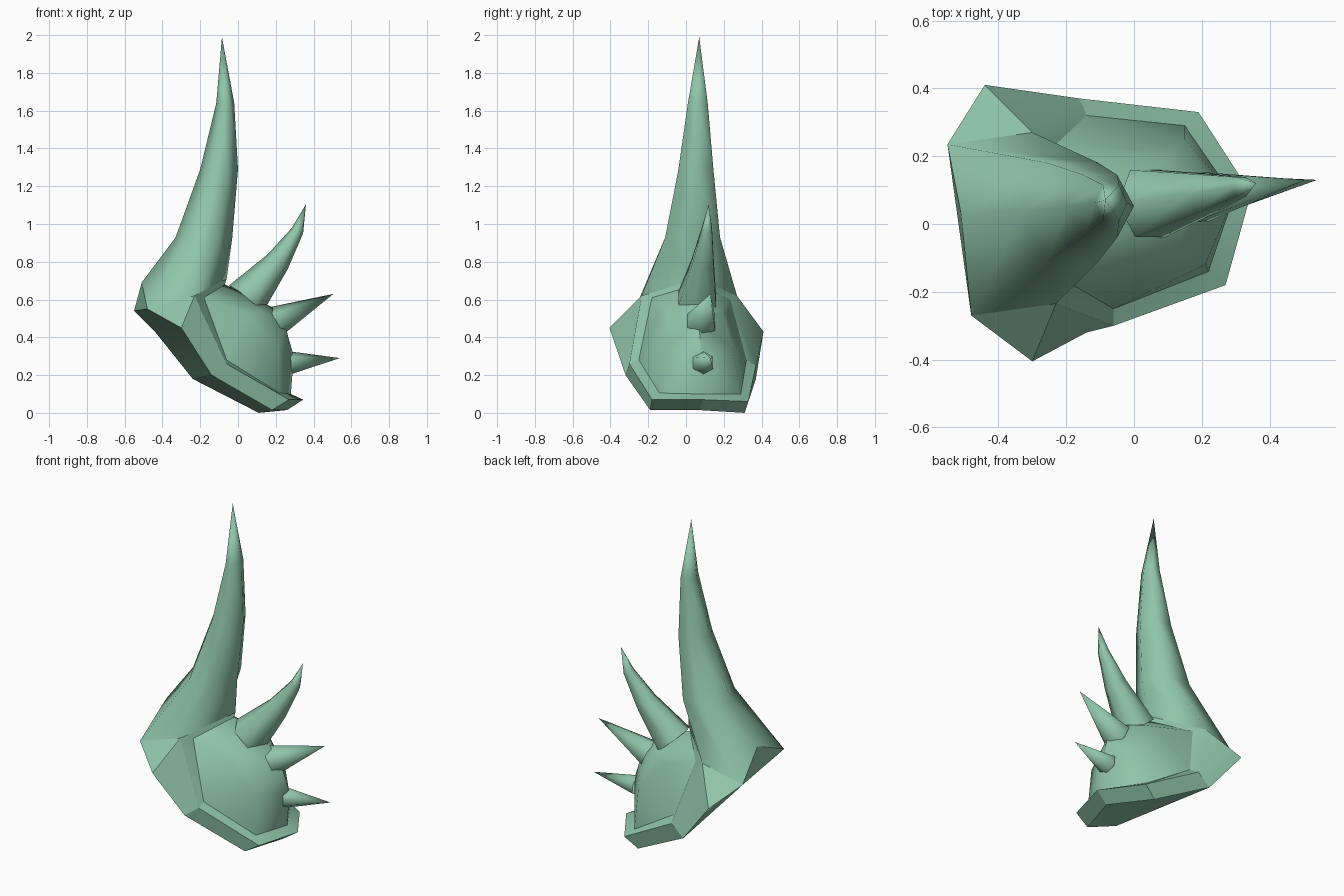
import bpy, bmesh, math
from mathutils import Vector

cube = bpy.data.objects.get("Cube")
if cube:
    bpy.data.objects.remove(cube)

# Single material
green = bpy.data.materials.new("sage_green")
green.use_nodes = True
colour = (0.28, 0.56, 0.40, 1)
green.diffuse_color = colour
green.node_tree.nodes["Principled BSDF"].inputs["Base Color"].default_value = colour


def finish(name, bm, angle):
    bmesh.ops.recalc_face_normals(bm, faces=bm.faces)
    mesh = bpy.data.meshes.new(name)
    bm.to_mesh(mesh)
    bm.free()
    mesh.materials.append(green)
    obj = bpy.data.objects.new(name, mesh)
    bpy.context.collection.objects.link(obj)
    bpy.ops.object.select_all(action='DESELECT')
    obj.select_set(True)
    bpy.context.view_layer.objects.active = obj
    bpy.ops.object.shade_smooth_by_angle(angle=math.radians(angle))
    return obj


def loft(name, rings, tip, angle):
    """Bridge rings of equal size and close them on a pointed tip."""
    bm = bmesh.new()
    loops = [[bm.verts.new(p) for p in ring] for ring in rings]
    n = len(loops[0])
    for a, b in zip(loops, loops[1:]):
        for i in range(n):
            j = (i + 1) % n
            bm.faces.new((a[i], a[j], b[j], b[i]))
    end = bm.verts.new(tip)
    for i in range(n):
        bm.faces.new((loops[-1][i], loops[-1][(i + 1) % n], end))
    return finish(name, bm, angle)


# Corners of the shoulder plate: rim, flared back and lower edge
P = {
    "top": (-0.06, 0.06, 0.71),
    "rim_f": (-0.23, -0.235, 0.62), "rim_b": (-0.30, 0.27, 0.62),
    "side_f": (-0.06, -0.30, 0.26), "side_b": (-0.16, 0.37, 0.25),
    "low_f": (0.27, -0.18, 0.07), "low_b": (0.19, 0.33, 0.06),
    "nose": (0.345, 0.09, 0.07),
    "wing_f": (-0.30, -0.405, 0.45), "wing_b": (-0.44, 0.41, 0.43),
    "tail_f": (-0.48, -0.27, 0.55), "tail_b": (-0.55, 0.235, 0.54),
    "ridge": (-0.51, 0.03, 0.69),
    "under_f": (-0.14, -0.32, 0.20), "under_b": (-0.24, 0.37, 0.18),
    "base_f": (0.18, -0.19, 0.015), "base_b": (0.11, 0.31, 0.0),
    "base_nose": (0.26, 0.07, 0.015),
}
rim = ["top", "rim_f", "side_f", "low_f", "nose", "low_b", "side_b", "rim_b"]
lower = ["wing_f", "under_f", "base_f", "base_nose", "base_b", "under_b", "wing_b"]

# Inner edge of the rim, where the dome sits
inner = [(-0.07, 0.06, 0.68), (-0.18, -0.18, 0.61), (-0.06, -0.25, 0.28),
         (0.22, -0.14, 0.105), (0.28, 0.08, 0.10), (0.15, 0.29, 0.10),
         (-0.14, 0.32, 0.28), (-0.23, 0.235, 0.60)]

bm = bmesh.new()
V = {k: bm.verts.new(p) for k, p in P.items()}
I = [bm.verts.new(p) for p in inner]
for i in range(len(rim)):
    j = (i + 1) % len(rim)
    bm.faces.new((V[rim[i]], V[rim[j]], I[j], I[i]))
for i in range(len(lower) - 1):
    bm.faces.new((V[rim[i + 1]], V[rim[i + 2]], V[lower[i + 1]], V[lower[i]]))
for names in ("rim_f wing_f tail_f", "rim_b tail_b wing_b", "tail_f tail_b ridge",
              "base_f under_f base_nose", "base_nose under_f under_b",
              "base_nose under_b base_b", "under_f wing_f wing_b under_b",
              "wing_f tail_f tail_b wing_b"):
    bm.faces.new([V[k] for k in names.split()])
finish("shoulder_plate", bm, 25)

# Dome bulging out of the rim
bulge = [(0.295, 0.08, 0.30), (0.21, -0.12, 0.34), (0.15, 0.25, 0.34),
         (0.25, 0.07, 0.46), (0.18, 0.06, 0.56), (0.02, 0.05, 0.63),
         (0.05, -0.15, 0.52), (0.00, 0.22, 0.52),
         (0.12, -0.09, 0.54), (0.09, 0.19, 0.54)]
bm = bmesh.new()
for p in inner + bulge:
    bm.verts.new(p)
bmesh.ops.convex_hull(bm, input=bm.verts)
finish("dome", bm, 50)


# Great horn growing out of the flared back of the plate
def horn_ring(x0, x1, y0, y1, z):
    ring = []
    for k in range(6):
        a = -k * math.pi / 3
        ring.append(((x0 + x1) / 2 + (x1 - x0) / 2 * math.cos(a),
                     (y0 + y1) / 2 + (y1 - y0) / 2 * math.sin(a) / math.sin(math.pi / 3), z))
    return ring


horn_base = [P[k] for k in ("top", "rim_f", "tail_f", "ridge", "tail_b", "rim_b")]
loft("great_horn", [horn_base,
                    horn_ring(-0.33, -0.03, -0.11, 0.18, 0.93),
                    horn_ring(-0.20, 0.0, -0.04, 0.145, 1.29),
                    horn_ring(-0.115, -0.02, 0.01, 0.115, 1.64)],
     (-0.085, 0.07, 1.99), 75)


# Spikes on the dome: each stop is a centre and a radius
def spike(name, stops, tip):
    centres = [Vector(c) for c, r in stops] + [Vector(tip)]
    rings = []
    for i, (c, r) in enumerate(stops):
        axis = (centres[i + 1] - centres[max(i - 1, 0)]).normalized()
        side = axis.cross(Vector((0, 1, 0))).normalized()
        across = side.cross(axis)
        rings.append([centres[i] + r * (math.cos(a) * side + math.sin(a) * across)
                      for a in (k * math.pi / 3 for k in range(6))])
    loft(name, rings, tip, 75)


spike("upper_spike", [((0.04, 0.06, 0.60), 0.115), ((0.21, 0.09, 0.80), 0.066),
                      ((0.315, 0.11, 0.965), 0.033)], (0.36, 0.12, 1.105))
spike("middle_spike", [((0.19, 0.08, 0.48), 0.085)], (0.505, 0.13, 0.63))
spike("lower_spike", [((0.27, 0.09, 0.265), 0.062)], (0.54, 0.13, 0.29))
